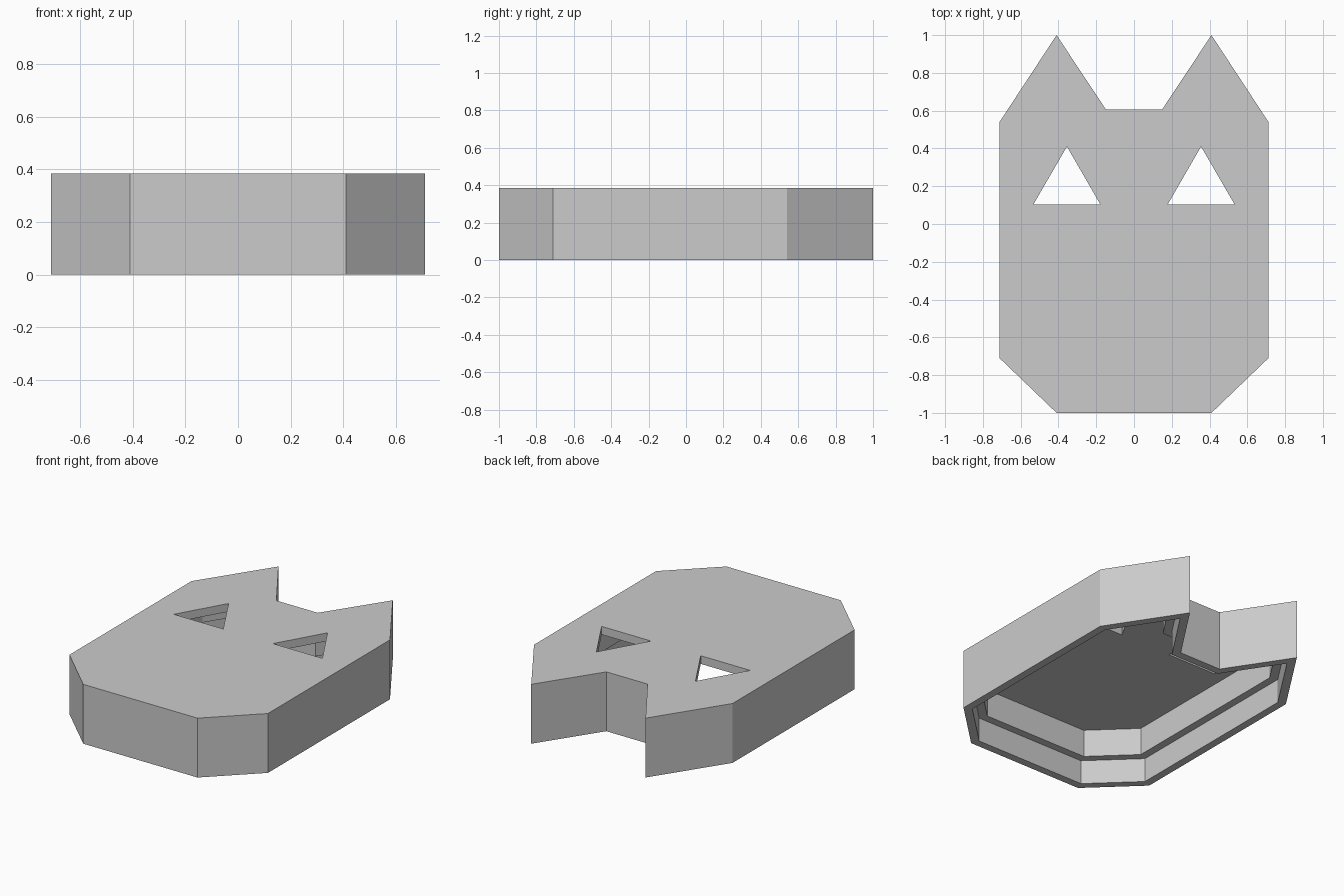
import bpy
import bmesh
from mathutils import Vector

HEIGHT = 0.385   # overall depth of the shell
WALL = 0.05      # thickness of each wall step
STEP_Z = 0.155   # height of the inner ledge
ROOF_Z = 0.332   # underside of the face plate

cube = bpy.data.objects.get("Cube")
if cube:
    bpy.data.objects.remove(cube, do_unlink=True)

grey = bpy.data.materials.new("plain grey")
grey.use_nodes = True
colour = (0.6, 0.6, 0.6, 1)
grey.diffuse_color = colour
grey.node_tree.nodes["Principled BSDF"].inputs["Base Color"].default_value = colour


def inset(points, dist):
    """Move every edge of a counter-clockwise outline inward by dist."""
    result = []
    for i, p in enumerate(points):
        a = (p - points[i - 1]).normalized()
        b = (points[(i + 1) % len(points)] - p).normalized()
        na, nb = Vector((-a.y, a.x)), Vector((-b.y, b.x))
        result.append(p + (na + nb) * dist / (1 + na.dot(nb)))
    return result


def stacked_loops(name, levels):
    """Closed solid made from a chain of (outline, z) loops."""
    bm = bmesh.new()
    loops = [[bm.verts.new((p.x, p.y, z)) for p in pts] for pts, z in levels]
    for low, high in zip(loops, loops[1:]):
        n = len(low)
        for i in range(n):
            j = (i + 1) % n
            bm.faces.new((low[i], low[j], high[j], high[i]))
    bm.faces.new(loops[0])
    bm.faces.new(loops[-1])
    bmesh.ops.recalc_face_normals(bm, faces=bm.faces)
    mesh = bpy.data.meshes.new(name)
    bm.to_mesh(mesh)
    bm.free()
    mesh.materials.append(grey)
    obj = bpy.data.objects.new(name, mesh)
    bpy.context.collection.objects.link(obj)
    return obj


# Head outline: left half from chin to brow, then mirrored
half = [Vector(p) for p in ((0.41, -1), (0.712, -0.71), (0.712, 0.54),
                            (0.41, 1), (0.148, 0.605))]
outline = half + [Vector((-p.x, p.y)) for p in reversed(half)]
middle = inset(outline, WALL)
inner = inset(outline, 2 * WALL)

# Hollow shell with a stepped inside, open underneath
mask = stacked_loops("mask_shell", [
    (outline, HEIGHT), (outline, 0), (middle, 0),
    (middle, STEP_Z), (inner, STEP_Z), (inner, ROOF_Z)])

# Triangular eye holes through the face plate
for side in (-1, 1):
    eye = [Vector((side * x, y)) for x, y in ((0.178, 0.103), (0.533, 0.103), (0.355, 0.41))]
    cutter = stacked_loops("eye_cutter", [(eye, ROOF_Z - 0.1), (eye, HEIGHT + 0.1)])
    cutter.hide_render = True
    cut = mask.modifiers.new("eye_hole", 'BOOLEAN')
    cut.operation = 'DIFFERENCE'
    cut.solver = 'EXACT'
    cut.object = cutter
    bpy.context.view_layer.objects.active = mask
    bpy.ops.object.modifier_apply(modifier=cut.name)
    bpy.data.objects.remove(cutter, do_unlink=True)
